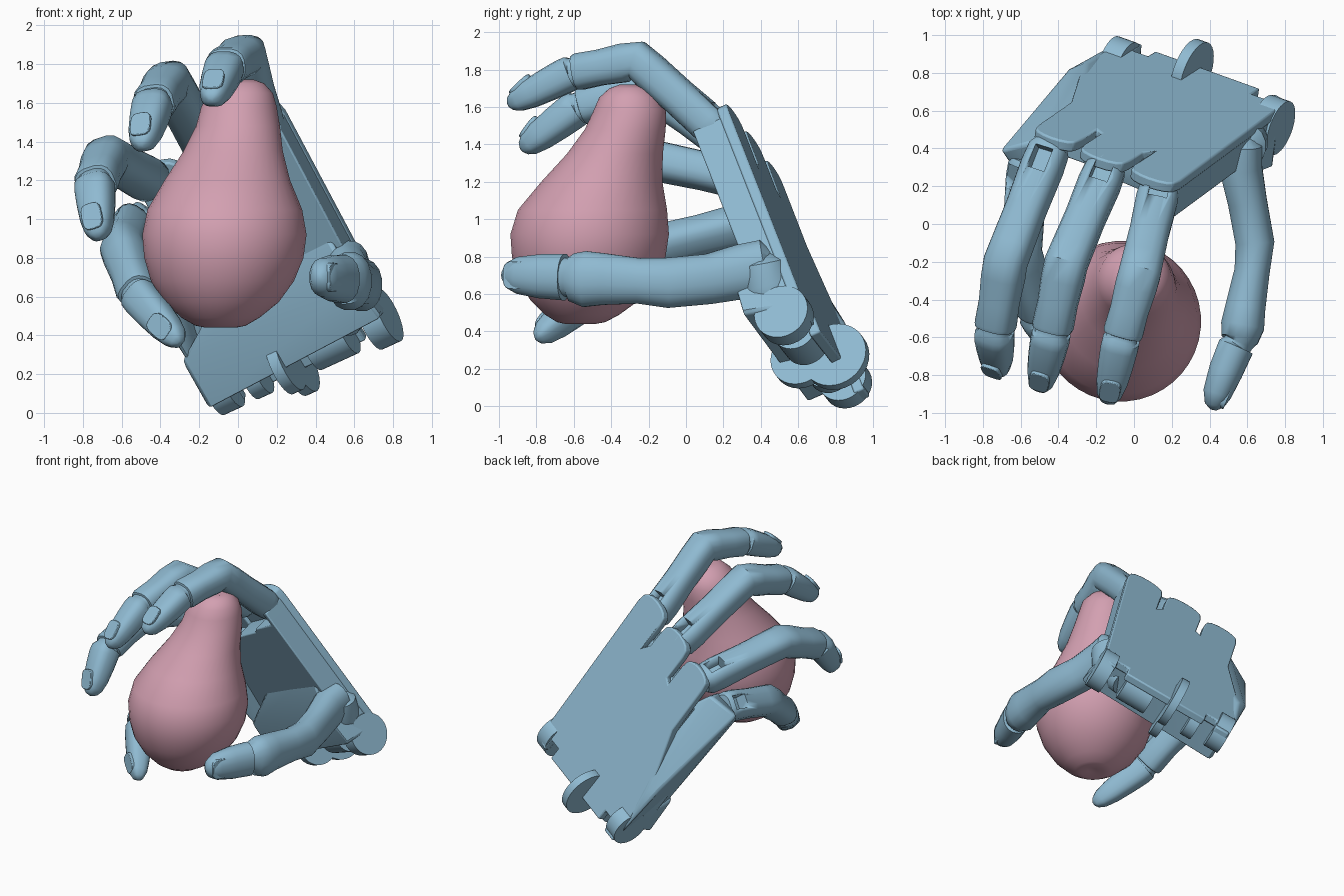
import bpy, bmesh, math
from mathutils import Vector as V

if "Cube" in bpy.data.objects:
    bpy.data.objects.remove(bpy.data.objects["Cube"])


def material(name, rgb):
    m = bpy.data.materials.new(name)
    m.use_nodes = True
    m.diffuse_color = (*rgb, 1)
    m.node_tree.nodes["Principled BSDF"].inputs["Base Color"].default_value = (*rgb, 1)
    return m


BLUE = material("hand blue", (0.275, 0.49, 0.64))
PINK = material("pear pink", (0.65, 0.35, 0.44))

# Hand frame: across the wrist, up toward the knuckles, out of the back
ORIGIN = V((-0.05, 0.985, 0.05))
ACROSS = V((0.865, -0.31, 0.396)).normalized()
OUT = V((-0.44, -0.33, 0.84)).cross(ACROSS).normalized()
UP = ACROSS.cross(OUT)


def at(a, b, c):
    return ORIGIN + a * ACROSS + b * UP + c * OUT


def finish(name, bm, mat=BLUE, bevel=0, angle=35):
    bmesh.ops.recalc_face_normals(bm, faces=bm.faces)
    me = bpy.data.meshes.new(name)
    bm.to_mesh(me)
    bm.free()
    ob = bpy.data.objects.new(name, me)
    bpy.context.collection.objects.link(ob)
    me.materials.append(mat)
    if bevel:
        mod = ob.modifiers.new("soft edge", 'BEVEL')
        mod.width, mod.segments, mod.limit_method = bevel, 2, 'ANGLE'
    bpy.ops.object.select_all(action='DESELECT')
    ob.select_set(True)
    bpy.context.view_layer.objects.active = ob
    bpy.ops.object.shade_smooth_by_angle(angle=math.radians(angle))
    return ob


def prism(name, low, high, bevel=0):
    """Solid between two matching loops of points."""
    bm = bmesh.new()
    a, b = ([bm.verts.new(p) for p in loop] for loop in (low, high))
    bm.faces.new(a)
    bm.faces.new(b)
    for i in range(len(a)):
        j = (i + 1) % len(a)
        bm.faces.new((a[i], a[j], b[j], b[i]))
    return finish(name, bm, bevel=bevel)


def hull(name, points, bevel=0.02):
    bm = bmesh.new()
    for p in points:
        bm.verts.new(p)
    bmesh.ops.convex_hull(bm, input=bm.verts[:])
    return finish(name, bm, bevel=bevel)


def tube(name, rings, side, mat=BLUE, power=2.0, n=16, tall=1.0, flat=False):
    """Loft of (centre, radius) rings; side sets the width direction."""
    bm = bmesh.new()
    loops = []
    for i, (p, r) in enumerate(rings):
        d = rings[min(i + 1, len(rings) - 1)][0] - rings[max(i - 1, 0)][0]
        d = V((0, 0, 1)) if flat else d.normalized()
        x = (side - side.dot(d) * d).normalized()
        y = d.cross(x)
        loop = []
        for k in range(n):
            t = math.tau * (k + 0.5) / n
            c, s = math.cos(t), math.sin(t)
            e = 2 / power
            px = math.copysign(abs(c) ** e, c) * r
            py = math.copysign(abs(s) ** e, s) * r * tall
            loop.append(bm.verts.new(p + x * px + y * py))
        loops.append(loop)
    bm.faces.new(loops[0])
    bm.faces.new(loops[-1])
    for a, b in zip(loops, loops[1:]):
        for k in range(n):
            j = (k + 1) % n
            bm.faces.new((a[k], a[j], b[j], b[k]))
    return finish(name, bm, mat, angle=42)


def disc(name, centre, axis, radius, width):
    a = axis * width / 2
    tube(name, [(centre - a, radius), (centre + a, radius)], UP, n=32)


def nail(name, centre, along, up, width, length):
    """Thin rounded plate lying on a fingertip."""
    side = along.cross(up).normalized()
    loops = []
    for lift in (-0.025, 0.006):
        loop = []
        for k in range(20):
            t = math.tau * k / 20
            c, s = math.cos(t), math.sin(t)
            loop.append(centre + up * lift
                        + side * math.copysign(abs(c) ** 0.6, c) * width
                        + along * math.copysign(abs(s) ** 0.6, s) * length)
        loops.append(loop)
    prism(name, *loops, bevel=0.004)


def box(name, centre, x, y, z):
    pts = [centre + x * i + y * j + z * k for i in (-1, 1) for j in (-1, 1) for k in (-1, 1)]
    return hull(name, pts, 0)


# Stations of a finger: (bone, fraction along it, relative radius)
STATIONS = [(0, -0.1, 0.75), (0, -0.04, 0.95), (0, 0.12, 1.0), (0, 0.5, 0.95), (0, 0.84, 0.98),
            (1, 0, 1.0), (1, 0.2, 1.0), (1, 0.55, 0.92), (1, 0.86, 0.95), (1, 0.91, 0.9),
            (1, 0.92, 0.76), (1, 0.97, 0.76), (1, 0.98, 0.88), (2, 0.1, 0.89), (2, 0.35, 0.84),
            (2, 0.65, 0.74), (2, 0.86, 0.58), (2, 0.96, 0.36), (2, 1, 0.12)]


def finger(name, r, *joints):
    j = [V(p) for p in joints]
    rings = [(j[b].lerp(j[b + 1], t), r * s) for b, t, s in STATIONS]
    first, last = (j[1] - j[0]).normalized(), (j[3] - j[2]).normalized()
    side = first.cross(last).normalized()
    ob = tube(name, rings, side, power=2.7, tall=0.93)
    # Open slot behind the knuckle
    up = side.cross(first).normalized()
    if up.dot(OUT) < 0:
        up = -up
    cutter = box(name + "_slot_cutter", j[0] + first * 0.05 + up * r * 0.85,
                 side * 0.05, first * 0.065, up * 0.08)
    cutter.hide_render = True
    cutter.hide_set(True)
    cutter.display_type = 'WIRE'
    mod = ob.modifiers.new("slot", 'BOOLEAN')
    mod.operation, mod.object, mod.solver = 'DIFFERENCE', cutter, 'EXACT'
    # Fingernail on the outer side
    top = side.cross(last).normalized()
    if top.dot(first - last) < 0:
        top = -top
    along = (last - top * 0.3).normalized()
    face = (top + last * 0.3).normalized()
    nail(name + "_nail", j[2].lerp(j[3], 0.72) + top * r * 0.65, along, face, 0.055, 0.072)


finger("index_finger", 0.113, (0.13, 0.17, 1.47), (0.03, -0.26, 1.85), (-0.07, -0.62, 1.78), (-0.14, -0.95, 1.61))
finger("middle_finger", 0.115, (-0.16, 0.27, 1.37), (-0.36, -0.21, 1.71), (-0.44, -0.59, 1.59), (-0.5, -0.88, 1.37))
finger("ring_finger", 0.115, (-0.46, 0.37, 1.2), (-0.68, -0.2, 1.32), (-0.74, -0.58, 1.17), (-0.72, -0.79, 0.9))
finger("little_finger", 0.11, (-0.56, 0.3, 0.97), (-0.6, -0.14, 0.86), (-0.51, -0.5, 0.6), (-0.3, -0.8, 0.36))

# Back of the hand: thin plate with knuckle tabs, finger slots and wrist notches
outline = [(0, 0), (0, 0.45), (0.18, 0.9)]
for left, right, top, slot in ((0.19, 0.45, 1.37, 1.1), (0.49, 0.77, 1.41, 1.17), (0.81, 1.09, 1.43, 0)):
    if left > 0.2:
        outline.append((left, 1.12))
    mid, half = (left + right) / 2, (right - left) / 2
    for k in range(9):
        t = math.pi * (1 - k / 8)
        outline.append((mid + half * math.cos(t), top - 0.1 + 0.1 * abs(math.sin(t)) ** 0.6))
    if slot:
        outline.append((right, slot))
outline += [(1.05, 0.5), (1.03, 0.05), (0.93, 0.02), (0.93, 0.11), (0.84, 0.11), (0.84, 0.02),
            (0.2, 0.02), (0.2, 0.1), (0.11, 0.1), (0.11, 0)]
prism("hand_back", [at(a, b, -0.06) for a, b in outline], [at(a, b, 0) for a, b in outline], 0.01)

# Inner palm, shorter than the back so the finger roots stay visible, with a side wall by the index finger
inner = [(0, 0.15), (0, 0.45), (0.18, 0.9), (0.2, 1.1), (0.44, 1.1), (0.49, 1.14), (0.77, 1.17),
         (0.81, 1.2), (1.04, 1.22), (1.04, 1.33), (1.085, 1.33), (1.045, 0.5), (1.025, 0.15)]
prism("palm", [at(a, b, -0.22) for a, b in inner], [at(a, b, -0.04) for a, b in inner], 0.008)

# Heel of the hand and hinge parts at the wrist
hull("palm_heel", [at(*p) for p in ((0, 0.12, -0.03), (0, 0.13, -0.32), (1.03, 0.12, -0.03), (1.07, 0.19, -0.32),
                                    (0, 0.42, -0.3), (1.04, 0.42, -0.31), (0.45, 0.72, -0.18), (1.0, 0.75, -0.18))])
for name, a, b, c, r, wide in (("wrist_lug_right", 0.05, 0.125, -0.09, 0.135, 0.11),
                               ("wrist_lug_inner", 0.25, 0.12, -0.12, 0.12, 0.08),
                               ("wrist_disc_back", 0.45, 0.06, -0.03, 0.18, 0.06),
                               ("wrist_disc_front", 0.45, 0.14, -0.21, 0.16, 0.06),
                               ("wrist_lug_middle", 0.7, 0.13, -0.13, 0.125, 0.22),
                               ("wrist_lug_left", 0.99, 0.12, -0.13, 0.15, 0.11)):
    disc(name, at(a, b, c), ACROSS, r, wide)

# Folded side of the palm that carries the little finger
hull("little_finger_palm", [V(p) for p in (
    (-0.71, 0.39, 0.97), (-0.52, 0.44, 1.1), (-0.47, 0.25, 1.04), (-0.63, 0.27, 0.88), (-0.35, 0.82, 0.46),
    (-0.25, 0.86, 0.44), (-0.25, 0.59, 0.25), (-0.13, 0.7, 0.12), (-0.11, 0.95, 0.12), (-0.3, 0.5, 0.95))])

# Thumb: flattened tube, groove at the joint, fleshy root
THUMB = [((0.57, 0.46, 0.75), 0.06), ((0.57, 0.42, 0.75), 0.11), ((0.565, 0.3, 0.72), 0.115),
         ((0.6, 0.12, 0.68), 0.105), ((0.64, -0.1, 0.66), 0.105), ((0.625, -0.25, 0.67), 0.095),
         ((0.59, -0.44, 0.68), 0.108), ((0.575, -0.54, 0.68), 0.117), ((0.56, -0.61, 0.69), 0.1),
         ((0.557, -0.625, 0.69), 0.08), ((0.545, -0.64, 0.69), 0.08), ((0.54, -0.65, 0.69), 0.097),
         ((0.485, -0.78, 0.695), 0.092), ((0.44, -0.9, 0.7), 0.077), ((0.425, -0.96, 0.7), 0.052),
         ((0.42, -0.985, 0.7), 0.015)]
tube("thumb", [(V(p), r) for p, r in THUMB], V((1, 0, 0)), power=2.2, tall=1.3)
nail("thumb_nail", V((0.495, -0.915, 0.7)), V((-0.4, -0.9, 0)).normalized(), V((0.9, -0.4, 0)).normalized(), 0.075, 0.07)
tube("thumb_root", [(V((0.57, 0.4, 0.82)), 0.05), (V((0.57, 0.41, 0.77)), 0.13), (V((0.56, 0.43, 0.66)), 0.15),
                    (V((0.55, 0.48, 0.55)), 0.15), (V((0.53, 0.54, 0.45)), 0.1)], V((1, 0, 0)))

# Pear
PEAR = [((-0.09, -0.565, 0.455), 0.03), ((-0.09, -0.565, 0.44), 0.08), ((-0.09, -0.56, 0.45), 0.13),
        ((-0.09, -0.555, 0.49), 0.2), ((-0.085, -0.54, 0.57), 0.295), ((-0.08, -0.53, 0.68), 0.37),
        ((-0.073, -0.52, 0.8), 0.412), ((-0.07, -0.515, 0.92), 0.425), ((-0.068, -0.5, 1.05), 0.4),
        ((-0.055, -0.45, 1.2), 0.325), ((-0.025, -0.38, 1.35), 0.257), ((0, -0.325, 1.48), 0.217),
        ((0.005, -0.3, 1.58), 0.195), ((0.015, -0.3, 1.65), 0.165), ((0.025, -0.3, 1.7), 0.11),
        ((0.03, -0.305, 1.72), 0.05), ((0.03, -0.305, 1.71), 0.015)]
tube("pear", [(V(p), r) for p, r in PEAR], V((1, 0, 0)), mat=PINK, n=40, flat=True)
